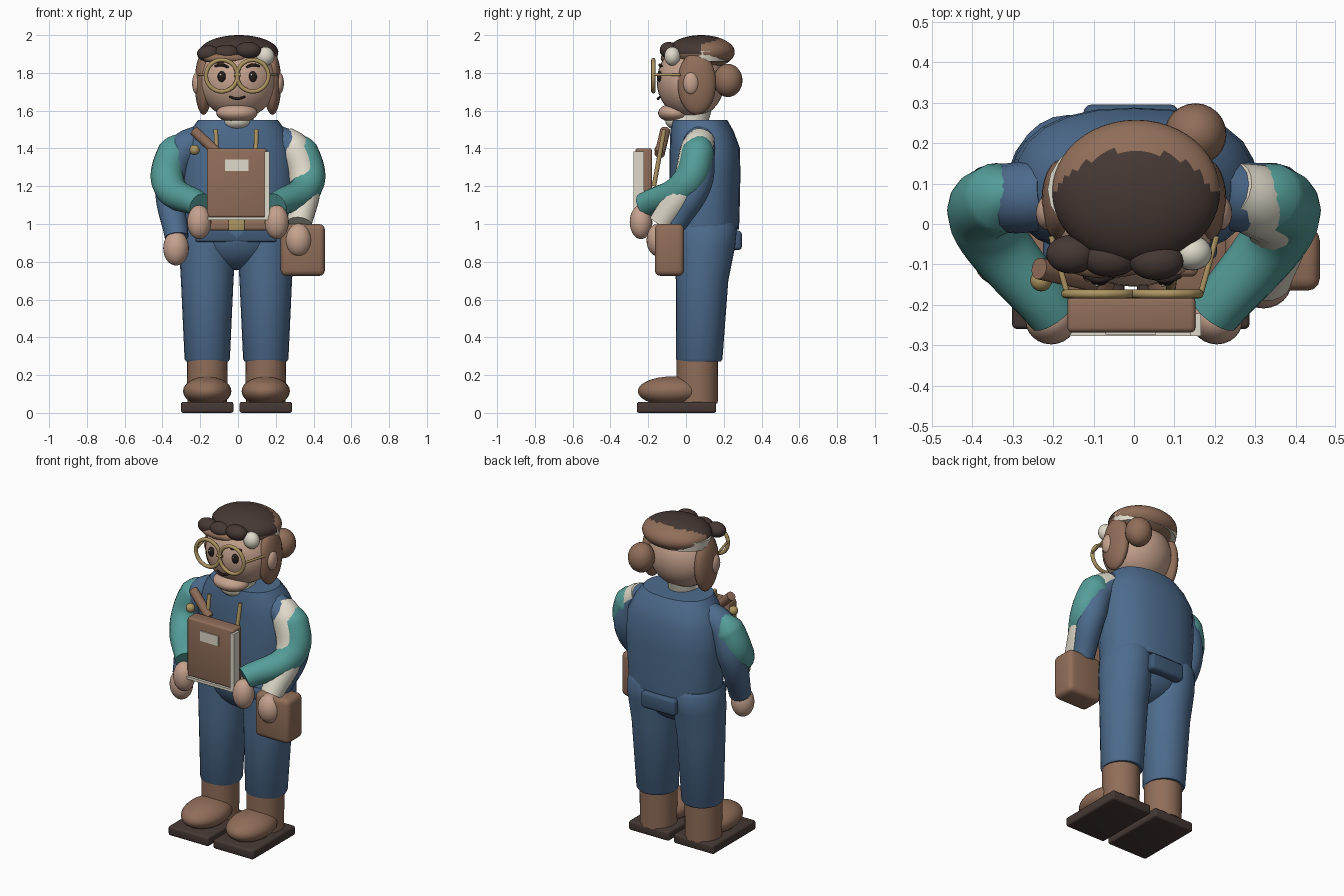
import bpy, bmesh, math
from mathutils import Vector

cube = bpy.data.objects.get("Cube")
if cube:
    bpy.data.objects.remove(cube, do_unlink=True)


def material(name, r, g, b):
    m = bpy.data.materials.new(name)
    m.use_nodes = True
    m.diffuse_color = (r, g, b, 1)
    m.node_tree.nodes["Principled BSDF"].inputs["Base Color"].default_value = (r, g, b, 1)
    return m


BLUE = material("denim blue", .075, .15, .27)
NAVY = material("dark blue", .05, .1, .18)
TEAL = material("teal", .09, .34, .32)
CREAM = material("cream", .74, .70, .59)
SKIN = material("skin", .56, .36, .27)
BROWN = material("leather brown", .28, .155, .1)
DARK = material("dark brown", .06, .04, .034)
GOLD = material("gold", .42, .30, .12)
INK = material("ink", .02, .014, .012)


def finish(name, bm, mat, smooth=40):
    me = bpy.data.meshes.new(name)
    bmesh.ops.recalc_face_normals(bm, faces=bm.faces)
    bm.to_mesh(me)
    bm.free()
    ob = bpy.data.objects.new(name, me)
    bpy.context.collection.objects.link(ob)
    me.materials.append(mat)
    for o in bpy.context.selected_objects:
        o.select_set(False)
    ob.select_set(True)
    bpy.context.view_layer.objects.active = ob
    bpy.ops.object.shade_smooth_by_angle(angle=math.radians(smooth))
    return ob


def ball(name, loc, radii, mat, seg=24):
    bm = bmesh.new()
    bmesh.ops.create_uvsphere(bm, u_segments=seg, v_segments=seg // 2 + 2, radius=1)
    bmesh.ops.scale(bm, vec=radii, verts=bm.verts)
    bmesh.ops.translate(bm, vec=loc, verts=bm.verts)
    return finish(name, bm, mat, 60)


def box(name, lo, hi, mat, bevel=0.0):
    lo, hi = Vector(lo), Vector(hi)
    bm = bmesh.new()
    bmesh.ops.create_cube(bm, size=1)
    bmesh.ops.scale(bm, vec=hi - lo, verts=bm.verts)
    bmesh.ops.translate(bm, vec=(lo + hi) / 2, verts=bm.verts)
    if bevel:
        bmesh.ops.bevel(bm, geom=bm.edges[:], offset=bevel, segments=3, profile=.5, affect='EDGES')
    return finish(name, bm, mat)


def loft(name, rings, mat, sides=24, power=1.0):
    """Stack of (z, x, y, rx, ry) superellipse rings."""
    bm = bmesh.new()
    f = lambda t: math.copysign(abs(t) ** power, t)
    loops = []
    for z, x, y, rx, ry in rings:
        angles = [math.tau * i / sides for i in range(sides)]
        loops.append([bm.verts.new((x + rx * f(math.cos(a)), y + ry * f(math.sin(a)), z)) for a in angles])
    for a, b in zip(loops, loops[1:]):
        for i in range(sides):
            j = (i + 1) % sides
            bm.faces.new((a[i], a[j], b[j], b[i]))
    bm.faces.new(loops[0])
    bm.faces.new(loops[-1])
    return finish(name, bm, mat)


def tube(name, pts, mat, radii, cyclic=False):
    """Smooth round tube through points, one radius per point."""
    cu = bpy.data.curves.new(name, 'CURVE')
    cu.dimensions = '3D'
    cu.bevel_depth = 1
    cu.bevel_resolution = 6
    cu.use_fill_caps = True
    sp = cu.splines.new('BEZIER')
    sp.bezier_points.add(len(pts) - 1)
    for bp, p, r in zip(sp.bezier_points, pts, radii):
        bp.co, bp.radius = p, r
        bp.handle_left_type = bp.handle_right_type = 'AUTO'
    sp.use_cyclic_u = cyclic
    ob = bpy.data.objects.new(name, cu)
    bpy.context.collection.objects.link(ob)
    cu.materials.append(mat)
    return ob


def rod(name, a, b, r, mat):
    return tube(name, [a, b], mat, [r, r])


# Parts that come in left and right pairs
for s, side in ((1, "left"), (-1, "right")):
    x = s * .155 - .008
    box(side + "_sole", (x - .139, -.26, 0), (x + .139, .16, .058), DARK, .012)
    ball(side + "_shoe", (x, -.075, .115), (.128, .18, .078), BROWN)
    loft(side + "_boot", [(.05, x, .06, .105, .108), (.3, x, .06, .108, .11)], BROWN)
    loft(side + "_trouser_leg", [
        (.272, x, .07, .112, .115), (.285, x, .07, .12, .123), (.7, x, .085, .139, .139),
        (.88, x, .1, .15, .16), (.98, x, .105, .142, .165), (1.01, x, .105, .13, .15)], BLUE)

    # Hanging blue sleeve
    wx, wy, wz = (.325, -.06, 1.0) if s > 0 else (.325, -.07, .93)
    tube(side + "_blue_sleeve", [
        (s * .2, .075, 1.44), (s * .285, .065, 1.395), (s * .355, .058, 1.22), (s * wx, wy, wz)],
        BLUE, [.085, .088, .082, .064])

    # Bent teal sleeve holding the book
    tube(side + "_teal_sleeve", [
        (s * .28, .08, 1.455), (s * .335, .065, 1.385), (s * .37, .01, 1.22), (s * .2, -.22, 1.1)],
        TEAL, [.04, .088, .088, .066])
    ball(side + "_book_hand", (s * .205, -.238, 1.01), (.064, .06, .09), SKIN)

    # Head side details
    ball(side + "_side_hair", (s * .182, .057, 1.745), (.047, .102, .167), BROWN)
    ball(side + "_ear", (s * .215, .027, 1.745), (.028, .042, .06), SKIN)
    ex = s * .082 - .004
    ring = [(ex + .083 * math.cos(math.tau * i / 12), -.173, 1.785 + .083 * math.sin(math.tau * i / 12))
            for i in range(12)]
    tube(side + "_glasses_rim", ring, GOLD, [.011] * 12, True)
    rod(side + "_glasses_temple", (s * .166, -.17, 1.79), (s * .205, -.03, 1.79), .007, GOLD)
    ball(side + "_eye", (ex, -.139, 1.78), (.022, .014, .029), INK, 16)
    ball(side + "_eye_glint", (ex - .006, -.152, 1.79), (.005, .003, .006), CREAM, 8)
    tube(side + "_eyebrow", [(ex - .038, -.128, 1.832 - .004 * s), (ex, -.139, 1.842), (ex + .038, -.128, 1.832 + .004 * s)],
         INK, [.006, .008, .006])

    # Apron straps
    rod(side + "_strap", (s * .107 - .01, -.115, 1.5), (s * .1 - .01, -.17, 1.2), .012, GOLD)

# Cream sleeve and hanging hands
tube("cream_sleeve", [(.24, .085, 1.455), (.3, .06, 1.395), (.355, .008, 1.22), (.325, -.135, 1.0)],
     CREAM, [.07, .09, .083, .066])
ball("left_hanging_hand", (.32, -.145, .915), (.07, .064, .088), SKIN)
ball("right_hanging_hand", (-.328, -.09, .872), (.068, .064, .092), SKIN)

# Torso, hips and waistband
loft("torso", [
    (.97, 0, .1, .285, .18), (1.02, 0, .1, .29, .183), (1.25, 0, .1, .305, .188), (1.4, 0, .1, .295, .186),
    (1.49, 0, .085, .255, .168), (1.55, 0, .073, .212, .146)], BLUE, 24, .85)
ball("hips", (-.006, .09, .955), (.25, .178, .2), BLUE)
box("waistband", (-.225, -.085, .905), (.205, .1, .97), NAVY, .012)
box("back_flap", (-.125, .22, .862), (.11, .296, .965), NAVY, .02)
box("belt", (-.172, -.13, .965), (.158, -.05, 1.025), BROWN, .015)
box("buckle", (-.05, -.142, .965), (.035, -.1, 1.03), GOLD, .006)

# Neck and head
loft("collar", [(1.53, 0, .02, .083, .095), (1.6, 0, .03, .083, .105)], CREAM)
ball("collar_front", (-.004, -.01, 1.545), (.086, .1, .055), CREAM)
ball("head", (0, .025, 1.755), (.207, .18, .195), SKIN, 32)
ball("chin", (-.006, -.06, 1.588), (.11, .088, .05), SKIN)
tube("mouth", [(-.046, -.138, 1.674), (-.004, -.148, 1.663), (.038, -.138, 1.674)], INK, [.005, .007, .005])
rod("glasses_bridge", (-.022, -.175, 1.79), (.014, -.175, 1.79), .009, GOLD)

# Hair: dark crown with a brown back and lower edge
crown = ball("hair_crown", (.005, .08, 1.91), (.208, .178, .09), DARK, 48)
crown.data.materials.append(BROWN)
for face in crown.data.polygons:
    c = face.center
    outside = (c.x / .2) ** 2 + ((c.y - .04) / .143) ** 2 > 1
    face.material_index = int(c.z < 1.9 or (outside and c.y > .08))
loft("headband", [(1.86, .0, .085, .205, .145), (1.915, 0, .085, .214, .15)], CREAM, 24)
ball("hair_bun", (.152, .222, 1.76), (.077, .077, .088), BROWN)
for i, (cx, cz, rx) in enumerate(((-.155, 1.902, .062), (-.06, 1.905, .07), (.055, 1.92, .068))):
    ball("fringe_curl_%d" % (i + 1), (cx, -.075 - .008 * i, cz), (rx, .048, .044), DARK)
ball("fringe_underlock", (-.07, -.09, 1.878), (.12, .044, .03), BROWN)
ball("pale_curl", (.145, -.072, 1.888), (.048, .043, .05), CREAM)

# Book with pages and label
box("book_cover", (-.165, -.268, 1.035), (.152, -.18, 1.4), BROWN, .012)
box("book_side_pages", (.14, -.277, 1.03), (.166, -.222, 1.385), CREAM)
box("book_bottom_edge", (-.165, -.277, 1.02), (.166, -.2, 1.036), CREAM)
box("book_label", (-.07, -.274, 1.28), (.055, -.266, 1.342), CREAM)

# Rolled scroll with a gold knob
rod("scroll", (-.235, -.11, 1.495), (-.1, -.14, 1.37), .027, BROWN)
ball("scroll_knob", (-.23, -.14, 1.392), (.027, .027, .027), GOLD, 16)

# Side bag
box("side_bag", (.225, -.165, .725), (.46, -.01, 1.0), BROWN, .03)
